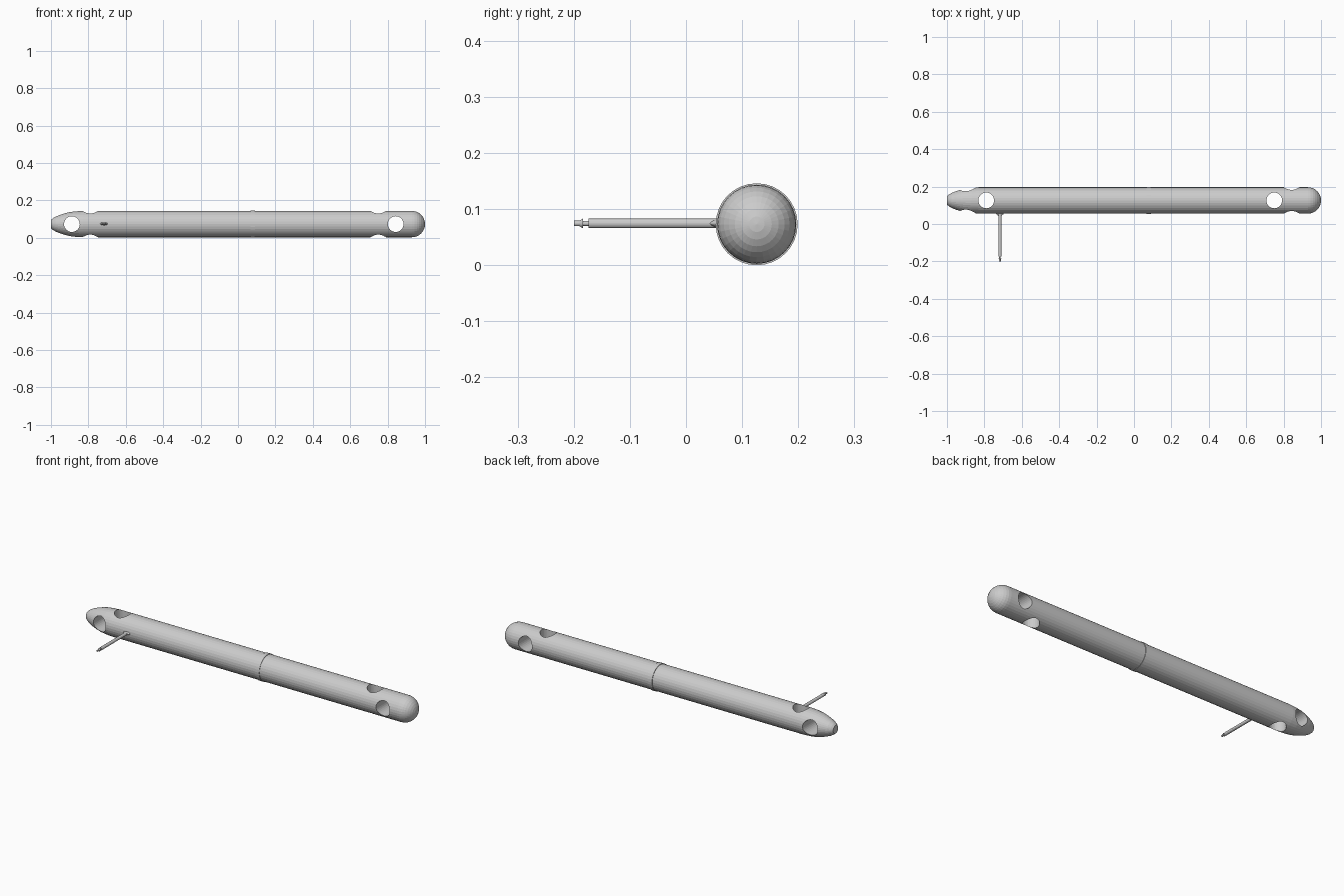
import bpy, bmesh, math
from mathutils import Matrix, Vector

if "Cube" in bpy.data.objects:
    bpy.data.objects.remove(bpy.data.objects["Cube"])

AXIS_Y, AXIS_Z, R = 0.126, 0.073, 0.0705

grey = bpy.data.materials.new("light_grey")
grey.diffuse_color = (0.6, 0.6, 0.6, 1)
grey.use_nodes = True
grey.node_tree.nodes["Principled BSDF"].inputs["Base Color"].default_value = grey.diffuse_color


def lathe(name, profile, matrix, segments=32):
    """Closed solid of revolution about local z from (height, radius) pairs."""
    bm = bmesh.new()
    rings = []
    for h, r in profile:
        if r < 1e-6:
            rings.append([bm.verts.new((0, 0, h))])
        else:
            rings.append([bm.verts.new((r * math.cos(a), r * math.sin(a), h))
                          for a in (2 * math.pi * i / segments for i in range(segments))])
    for a, b in zip(rings, rings[1:]):
        for i in range(segments):
            j = (i + 1) % segments
            quad = [a[i % len(a)], a[j % len(a)], b[j % len(b)], b[i % len(b)]]
            bm.faces.new(list(dict.fromkeys(quad)))
    for ring in (rings[0], rings[-1]):
        if len(ring) > 1:
            bm.faces.new(ring)
    bm.transform(matrix)
    bmesh.ops.recalc_face_normals(bm, faces=bm.faces)
    mesh = bpy.data.meshes.new(name)
    bm.to_mesh(mesh)
    bm.free()
    mesh.materials.append(grey)
    obj = bpy.data.objects.new(name, mesh)
    bpy.context.collection.objects.link(obj)
    return obj


def along(direction, origin):
    turn = Vector((0, 0, 1)).rotation_difference(Vector(direction)).to_matrix().to_4x4()
    return Matrix.Translation(origin) @ turn


# Rod: blunt ogive nose on the left, round end on the right
profile = [(-1.0, 0.022), (-0.99, 0.031), (-0.975, 0.040), (-0.95, 0.050),
           (-0.925, 0.058), (-0.9, 0.064), (-0.87, 0.068), (-0.83, R)]
profile += [(1 - R + R * math.sin(t), R * math.cos(t))
            for t in (math.pi / 2 * i / 8 for i in range(9))]
rod = lathe("rod", profile, along((1, 0, 0), (0, AXIS_Y, AXIS_Z)))

# Cross holes through both ends, alternating sideways and upright
for i, (x, direction) in enumerate([(-0.888, (0, 1, 0)), (-0.79, (0, 0, 1)),
                                    (0.75, (0, 0, 1)), (0.843, (0, 1, 0))]):
    cutter = lathe(f"hole_cutter_{i + 1}", [(-0.15, 0.042), (0.15, 0.042)],
                   along(direction, (x, AXIS_Y, AXIS_Z)))
    cutter.hide_render = True
    cutter.hide_set(True)
    cut = rod.modifiers.new(f"hole_{i + 1}", 'BOOLEAN')
    cut.operation, cut.solver, cut.object = 'DIFFERENCE', 'EXACT', cutter

# Raised joint band
lathe("joint_band", [(0.068, R - 0.003), (0.068, 0.073), (0.092, 0.073), (0.092, R - 0.003)],
      along((1, 0, 0), (0, AXIS_Y, AXIS_Z)))

# Pin with a barbed tip, pointing to the front
lathe("pin", [(-0.07, 0.0085), (0.174, 0.0085), (0.174, 0.0045), (0.184, 0.0045),
              (0.184, 0.0085), (0.190, 0.005), (0.2, 0.005)],
      along((0, -1, 0), (-0.717, 0, 0.0745)), 16)

# Flattened flare where the pin leaves the rod
flare = lathe("pin_flare", [(-0.065, 0.022), (-0.054, 0.02), (-0.043, 0.0085)],
              along((0, -1, 0), (0, 0, 0)), 24)
flare.data.transform(Matrix.Translation((-0.717, 0, 0.0745)) @ Matrix.Diagonal((1, 1, 0.39, 1)))
